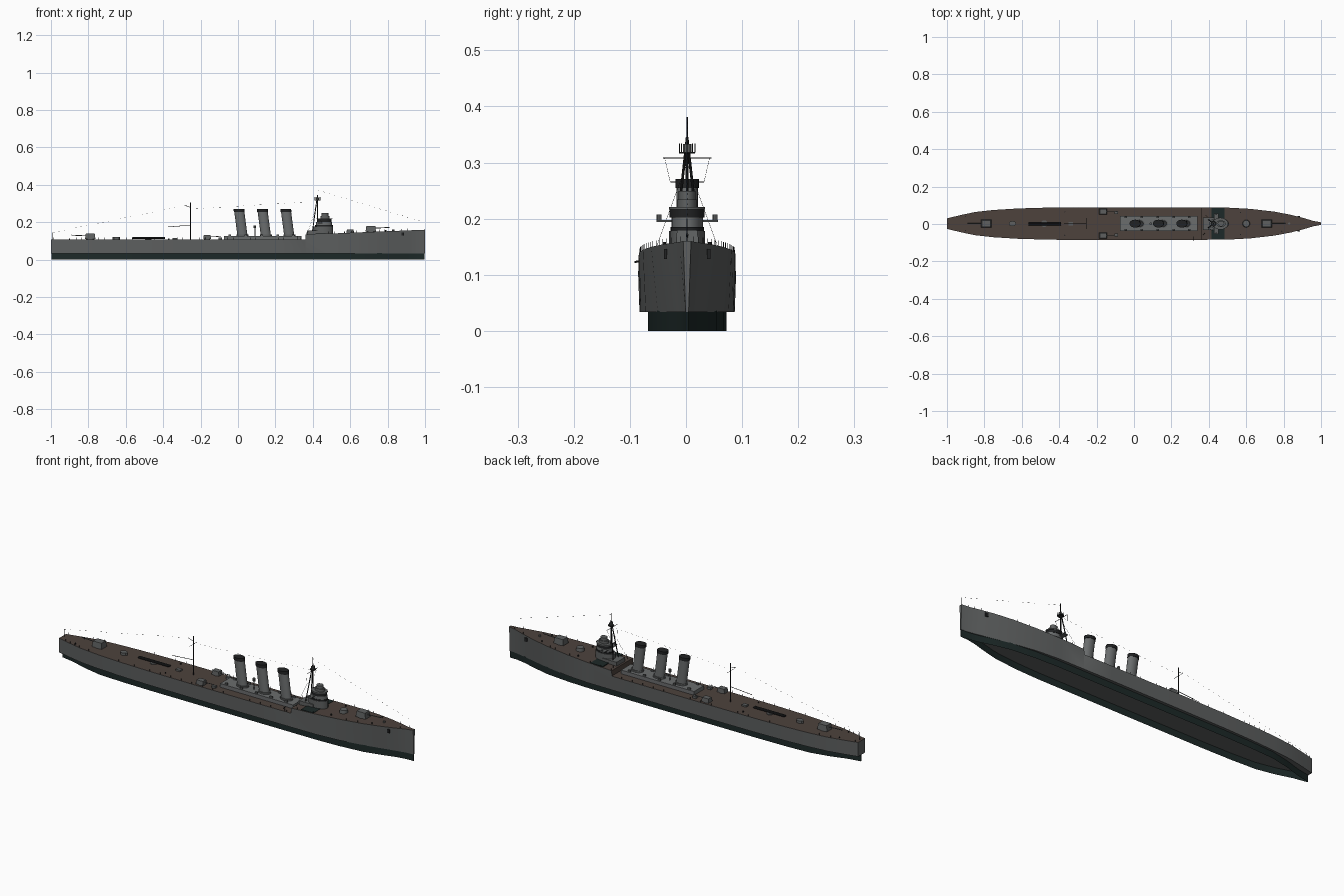
import bpy, bmesh, math
from mathutils import Vector

if "Cube" in bpy.data.objects:
    bpy.data.objects.remove(bpy.data.objects["Cube"])


def material(name, r, g, b):
    m = bpy.data.materials.new(name)
    m.use_nodes = True
    m.diffuse_color = (r, g, b, 1)
    bsdf = m.node_tree.nodes["Principled BSDF"]
    bsdf.inputs["Base Color"].default_value = (r, g, b, 1)
    bsdf.inputs["Roughness"].default_value = 0.8
    return m


GREY = material("hull grey", 0.112, 0.118, 0.118)
LIGHT = material("light grey", 0.145, 0.153, 0.155)
WOOD = material("deck brown", 0.074, 0.055, 0.046)
DARK = material("dark green", 0.012, 0.022, 0.021)
BLACK = material("near black", 0.015, 0.016, 0.017)
CENTRE = 0.002  # hull centreline


def finish(name, bm, *mats, smooth=False):
    bmesh.ops.recalc_face_normals(bm, faces=bm.faces)
    mesh = bpy.data.meshes.new(name)
    bm.to_mesh(mesh)
    bm.free()
    for m in mats:
        mesh.materials.append(m)
    ob = bpy.data.objects.new(name, mesh)
    ob.location.y = CENTRE
    bpy.context.collection.objects.link(ob)
    if smooth:
        bpy.context.view_layer.objects.active = ob
        bpy.ops.object.select_all(action="DESELECT")
        ob.select_set(True)
        bpy.ops.object.shade_smooth_by_angle(angle=math.radians(35))


def prism(name, x, z0, z1, rx, ry, mat, y=0, n=16, lean=0, taper=1):
    """Upright elliptical column, optionally leaning along x."""
    bm = bmesh.new()
    rings = []
    for z, s, dx in ((z0, 1, 0), (z1, taper, lean)):
        rings.append([bm.verts.new((x + dx + rx * s * math.cos(a), y + ry * s * math.sin(a), z))
                      for a in (2 * math.pi * i / n for i in range(n))])
    for i in range(n):
        j = (i + 1) % n
        bm.faces.new((rings[0][i], rings[0][j], rings[1][j], rings[1][i]))
    bm.faces.new(rings[0])
    bm.faces.new(rings[1])
    finish(name, bm, mat, smooth=True)


def box(name, x0, x1, hy, z0, z1, mat, y=0, taper=1):
    bm = bmesh.new()
    bmesh.ops.create_cube(bm, size=1)
    for v in bm.verts:
        s = taper if v.co.z > 0 else 1
        v.co = ((x0 + x1) / 2 + v.co.x * (x1 - x0) * s, y + 2 * v.co.y * hy * s,
                (z0 + z1) / 2 + v.co.z * (z1 - z0))
    finish(name, bm, mat)


def rods(name, pairs, r, mat, n=6):
    bm = bmesh.new()
    for a, b in pairs:
        a, b = Vector(a), Vector(b)
        d = b - a
        new = bmesh.ops.create_cone(bm, cap_ends=True, segments=n, radius1=r, radius2=r, depth=d.length)
        q = d.to_track_quat("Z", "Y")
        for v in new["verts"]:
            v.co = q @ v.co + (a + b) / 2
    finish(name, bm, mat)


STEP = 0.36
PLAN = [(-1, .028), (-.93, .045), (-.85, .062), (-.75, .073), (-.62, .081), (-.45, .086), (-.2, .0875),
        (.2, .0875), (.5, .0855), (.62, .079), (.75, .064), (.84, .047), (.91, .029), (.96, .014), (1, .007)]


def half_beam(x):
    for (xa, wa), (xb, wb) in zip(PLAN, PLAN[1:]):
        if x <= xb:
            return wa + (wb - wa) * (x - xa) / (xb - xa)


def deck(x, fore=None):
    fore = x > STEP if fore is None else fore
    return 0.134 + 0.026 * (x - STEP) / (1 - STEP) if fore else 0.107


def loft(name, sections, mats, strips):
    """Skin four-point sections; strips pairs each side with its material slot."""
    bm = bmesh.new()
    rows = [[bm.verts.new(p) for p in s] for s in sections]
    for a, b in zip(rows, rows[1:]):
        for i, slot in strips:
            j = (i + 1) % 4
            bm.faces.new((a[i], a[j], b[j], b[i])).material_index = slot
    bm.faces.new(rows[0])
    bm.faces.new(rows[-1])
    finish(name, bm, *mats, smooth=True)


# Upper hull with raised forecastle, flared at the bow
sections = []
stations = [(x, None) for x, w in PLAN] + [(STEP, False), (STEP + .001, True)]
for x, fore in sorted(stations, key=lambda s: s[0]):
    w, z = half_beam(x), deck(x, fore)
    low = w * (0.97 if x < .5 else 0.97 - 0.6 * ((x - .5) / .5) ** 2)
    sections.append([(x, -low, .034), (x, low, .034), (x, w, z), (x, -w, z)])
loft("hull", sections, (GREY, WOOD), ((0, 0), (1, 0), (2, 1), (3, 0)))

# Narrower lower hull, a skirt open underneath
sections = []
for x, w in PLAN:
    w = max(.002, min(w * .83, .07) * (1 - .9 * max(0, abs(x) - .8) / .2))
    sections.append([(x * .998, -w, 0), (x * .998, w, 0), (x * .998, w, .036), (x * .998, -w, .036)])
loft("lower_hull", sections, (DARK,), ((1, 0), (3, 0)))

# Dark deck area around the bridge
box("bridge_deck_patch", .415, .485, .083, .133, .1405, DARK)

# Midship deckhouse and its fittings
box("midship_house", -.075, .34, .04, .1, .126, LIGHT)
for i in range(5):
    for side in (-1, 1):
        box("ventilator", -.05 + i * .085, -.037 + i * .085, .004, .12, .135, GREY, y=side * .033)

# Three raked funnels with dark caps
for i in range(3):
    x = .025 + i * .125
    prism("funnel", x, .12, .256, .027, .019, LIGHT, lean=-.018, n=24)
    prism("funnel_cap", x - .018, .255, .271, .029, .021, BLACK, lean=-.002, n=24)
    prism("funnel_base", x, .12, .134, .032, .024, GREY, n=24)
prism("searchlight_post", .09, .12, .168, .003, .003, GREY, n=8)
prism("searchlight", .09, .168, .182, .007, .007, GREY, n=10)

# Bridge tower, stacked and stepped
box("bridge_house", .37, .45, .034, .13, .155, GREY)
prism("bridge_base", .455, .13, .178, .053, .032, GREY)
prism("bridge_base_windows", .46, .178, .185, .047, .03, BLACK)
prism("bridge_middle", .46, .185, .202, .043, .028, LIGHT)
prism("bridge_windows", .462, .202, .216, .039, .031, BLACK)
prism("bridge_roof", .462, .216, .221, .042, .032, GREY)
prism("director_base", .465, .22, .234, .025, .018, GREY)
prism("director", .465, .234, .249, .018, .015, GREY)
box("bridge_wings", .428, .452, .055, .194, .198, GREY)
for side in (-1, 1):
    prism("wing_lamp", .44, .198, .207, .0045, .0045, LIGHT, y=side * .05, n=8)

# Tripod foremast with spotting top and yard
apex = (.425, 0, .345)
rods("tripod_legs", [((.425, 0, .13), apex), ((.395, -.024, .13), apex), ((.395, .024, .13), apex)], .0024, BLACK, 8)
rods("foremast_pole", [(apex, (.425, 0, .381))], .0014, BLACK)
prism("spotting_top", .425, .319, .333, .008, .008, GREY, n=10)
prism("spotting_top_floor", .425, .316, .319, .015, .015, BLACK, n=10)
rods("spotting_top_rail", [((.425 + .014 * math.cos(a), .014 * math.sin(a), .318),
                            (.425 + .014 * math.cos(a), .014 * math.sin(a), .334))
                           for a in (k * math.pi / 4 for k in range(8))], .0009, BLACK, 4)
rods("fore_yard", [((.42, -.043, .308), (.42, .043, .308))], .0011, BLACK)
rods("halyards", [((.42, s * .04, .308), (.41, s * .03, .265)) for s in (-1, 1)], .0004, BLACK, 4)
rods("fore_stays", [((.425, 0, .3), (.37, s * .06, .135)) for s in (-1, 1)], .0004, BLACK, 4)

# Mainmast with boom and yards
rods("mainmast", [((-.255, 0, .1), (-.255, 0, .305))], .0026, BLACK, 8)
rods("main_boom", [((-.255, 0, .184), (-.375, 0, .175))], .0014, BLACK)
rods("main_yards", [((-.255, -.03, .265), (-.255, .03, .265)), ((-.285, 0, .29), (-.255, 0, .28))], .0009, BLACK)


# Gun mounts
def gun(name, x, aim, y=0, size=1.0):
    z = deck(x) - .001
    prism(name + "_ring", x, z, z + .006, .022 * size, .02 * size, GREY, y=y)
    box(name + "_house", x - .028 * size, x + .028 * size, .021 * size, z + .004, z + .033 * size,
        GREY, y=y, taper=.85)
    rods(name + "_barrel", [((x, y, z + .02 * size), (x + aim * .1 * size, y, z + .025 * size))],
         .0022 * size, GREY, 8)


gun("bow_gun", .71, 1)
gun("stern_gun", -.79, -1)
for side in (-1, 1):
    gun("waist_gun", -.165, 1, y=side * .064, size=.75)
    box("ready_locker", -.105, -.085, .008, .1, .118, GREY, y=side * .06)

# Foredeck round mount, aft deck fittings
prism("round_mount", .6, .138, .16, .021, .021, GREY, taper=.85)
prism("capstan", .83, .15, .16, .006, .006, GREY, n=10)
prism("aft_hatch", -.65, .105, .12, .02, .014, GREY, n=8)
prism("turntable", -.48, .105, .111, .018, .018, GREY)
for y in (-.0045, .0045):
    rods("launch_tubes", [((-.565, y, .116), (-.39, y, .116))], .0045, BLACK, 8)
box("aft_locker", -.35, -.325, .01, .1, .115, GREY)
for x in (-.9, -.37, .57, .79):
    for side in (-1, 1):
        prism("bollard", x, deck(x), deck(x) + .007, .003, .003, BLACK, y=side * half_beam(x) * .72, n=8)

# Anchors, side davit
for side in (-1, 1):
    box("anchor", .875, .888, .003, .128, .146, BLACK, y=side * .0385)
rods("side_davit", [((.32, -.07, .125), (.32, -.0935, .123)), ((.32, -.08, .1), (.32, -.08, .126))], .0018, BLACK)

# Rail posts along both deck edges, with end staffs
posts = []
for i in range(66):
    x = -.985 + i * .03
    for side in (-1, 1):
        y = side * (half_beam(x) - .002)
        posts.append(((x, y, deck(x) - .002), (x, y, deck(x) + .01)))
rods("rail_posts", posts, .0005, BLACK, 4)
rods("end_staffs", [((.994, 0, .155), (.994, 0, .2)), ((-.99, 0, .1), (-.99, 0, .145))], .001, BLACK)

# Aerial wires between staffs and masts, in short dashes
spans = [((-.99, 0, .145), (-.255, 0, .295)), ((-.255, 0, .27), (.425, 0, .312)), ((.425, 0, .372), (.994, 0, .2))]
dashes = []
for a, b in spans:
    a, b = Vector(a), Vector(b)
    count = int((b - a).length / .03)
    dashes += [(a.lerp(b, k / count), a.lerp(b, (k + .3) / count)) for k in range(count)]
rods("aerial_wires", dashes, .0005, BLACK, 4)
